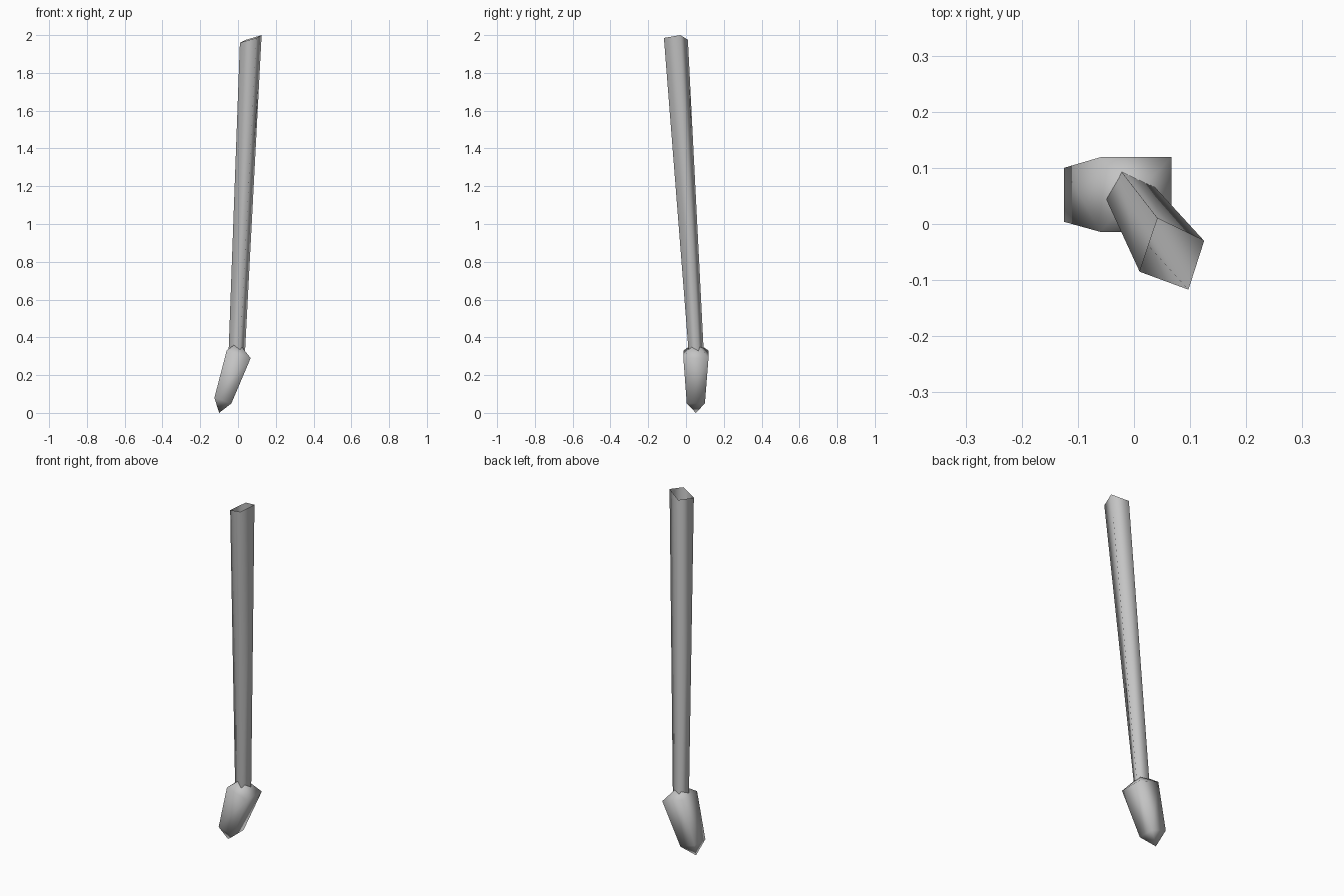
import bpy
import bmesh
from mathutils import Vector

if "Cube" in bpy.data.objects:
    bpy.data.objects.remove(bpy.data.objects["Cube"])

GREY = (0.55, 0.55, 0.55, 1.0)
grey = bpy.data.materials.new("plain_grey")
grey.use_nodes = True
grey.diffuse_color = GREY
grey.node_tree.nodes["Principled BSDF"].inputs["Base Color"].default_value = GREY


def loft(name, rings, bottom_tip=None, top_tip=None):
    """Skin four-sided rings from bottom to top, with optional pointed ends."""
    bm = bmesh.new()
    loops = [[bm.verts.new(p) for p in ring] for ring in rings]
    pairs = [(i, (i + 1) % 4) for i in range(4)]
    for low, high in zip(loops, loops[1:]):
        for i, j in pairs:
            bm.faces.new((low[i], low[j], high[j], high[i]))
    if bottom_tip:
        tip = bm.verts.new(bottom_tip)
        for i, j in pairs:
            bm.faces.new((loops[0][j], loops[0][i], tip))
    if top_tip:
        tip = bm.verts.new(top_tip)
        for i, j in pairs:
            bm.faces.new((loops[-1][i], loops[-1][j], tip))
    for face in bm.faces:
        face.smooth = True
    mesh = bpy.data.meshes.new(name)
    bm.to_mesh(mesh)
    bm.free()
    mesh.materials.append(grey)
    obj = bpy.data.objects.new(name, mesh)
    bpy.context.collection.objects.link(obj)
    return obj


def slanted_ring(x_left, x_right, y_front, y_back, z_left, z_right):
    """Rectangle tilted sideways, counter-clockwise from above."""
    return [(x_left, y_front, z_left), (x_right, y_front, z_right),
            (x_right, y_back, z_right), (x_left, y_back, z_left)]


# Long leaning shaft, tapering down into the foot, open at the top
shaft_top = [Vector(p) for p in ((0.01, -0.085, 1.96), (0.097, -0.117, 1.985),
                                 (0.125, -0.03, 2.0), (0.042, 0.01, 1.975))]
shaft_low = [Vector(p) for p in ((-0.05, 0.045, 0.32), (0.01, 0.014, 0.32),
                                 (0.037, 0.066, 0.32), (-0.023, 0.094, 0.32))]
loft("shaft", [shaft_low, shaft_top])

# Stubby slanted foot with pointed ends
loft("foot",
     [slanted_ring(-0.125, -0.035, 0.004, 0.1, 0.08, 0.05),
      slanted_ring(-0.06, 0.067, -0.014, 0.119, 0.33, 0.29)],
     bottom_tip=(-0.1, 0.052, 0.0), top_tip=(0.0, 0.052, 0.375))
